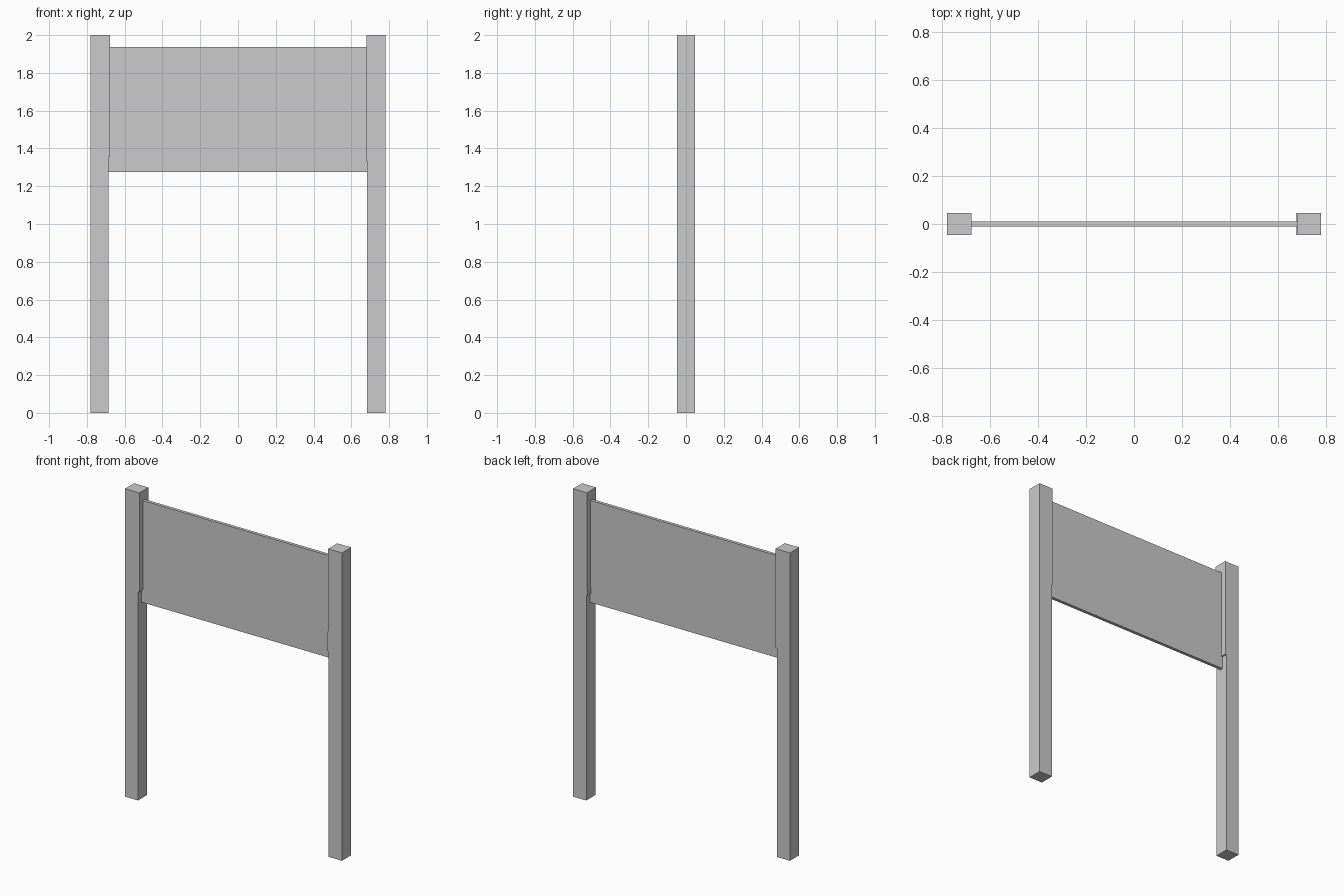
import bpy, bmesh

if "Cube" in bpy.data.objects:
    bpy.data.objects.remove(bpy.data.objects["Cube"])


def extrude_profile(name, points, depth):
    """Solid from a front-view (x, z) profile, centred on y = 0."""
    bm = bmesh.new()
    face = bm.faces.new([bm.verts.new((x, -depth / 2, z)) for x, z in points])
    new = bmesh.ops.extrude_face_region(bm, geom=[face])["geom"]
    verts = [g for g in new if isinstance(g, bmesh.types.BMVert)]
    bmesh.ops.translate(bm, verts=verts, vec=(0, depth, 0))
    bmesh.ops.recalc_face_normals(bm, faces=bm.faces)
    mesh = bpy.data.meshes.new(name)
    bm.to_mesh(mesh)
    bm.free()
    obj = bpy.data.objects.new(name, mesh)
    bpy.context.collection.objects.link(obj)
    return obj


def post(name, side, outer, lower, step, upper, top):
    """Square post whose inner face steps inward above the given height."""
    profile = [(outer, 0), (lower, 0), (lower, step),
               (upper, step), (top, 2), (outer, 2)]
    return extrude_profile(name, [(side * x, z) for x, z in profile], 0.093)


# Two uprights, each with a slight step behind the board
post("left_post", -1, 0.78, 0.686, 1.355, 0.677, 0.677)
post("right_post", 1, 0.78, 0.684, 1.334, 0.677, 0.680)

# Thin board held between the posts
extrude_profile("sign_board", [(-0.688, 1.274), (0.686, 1.274),
                               (0.686, 1.937), (-0.688, 1.937)], 0.021)
